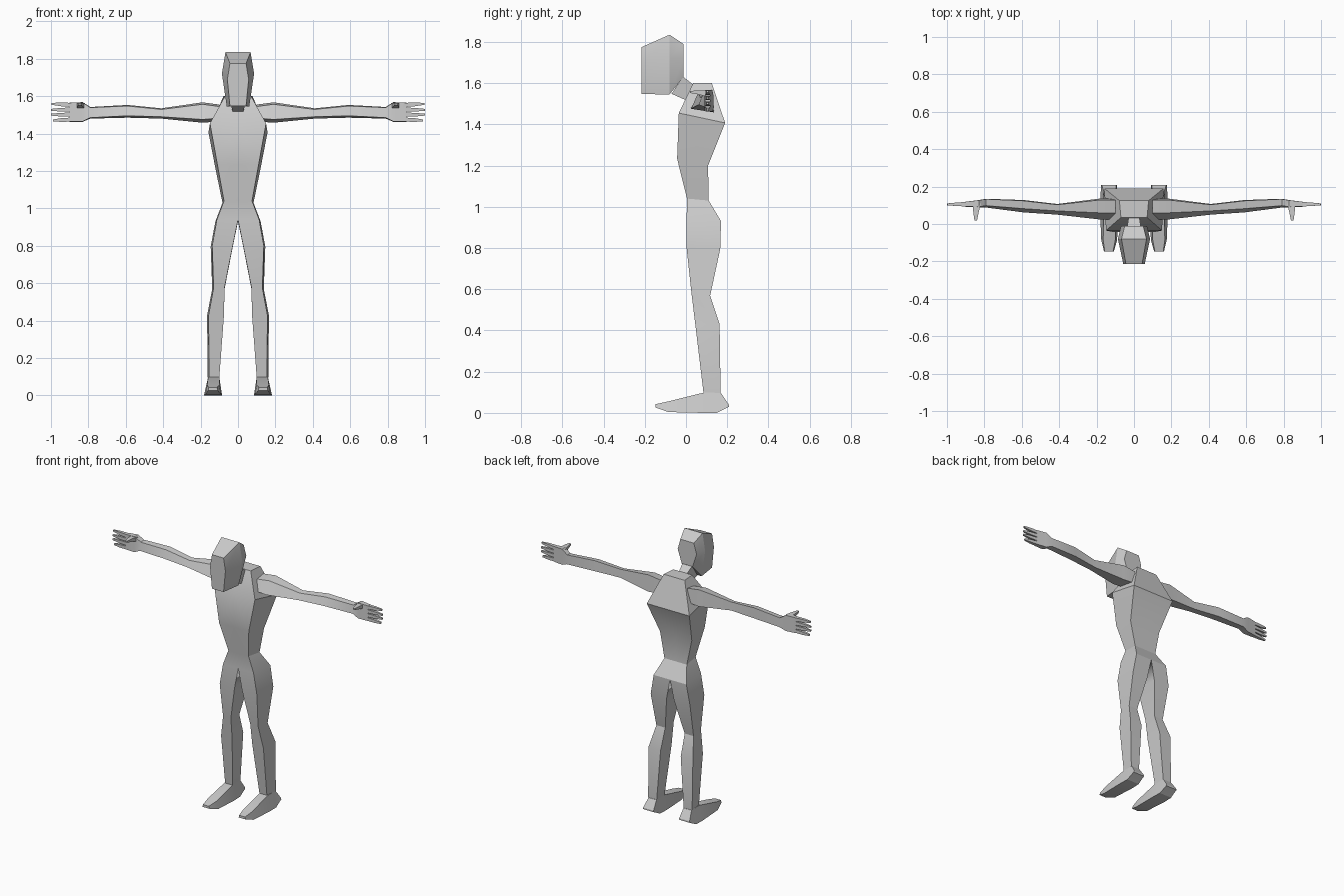
import bpy, bmesh

if "Cube" in bpy.data.objects:
    bpy.data.objects.remove(bpy.data.objects["Cube"])


def loft(bm, rings, start=True, end=True):
    """Skin a row of rings with quads, optionally closing the ends."""
    rows = [[bm.verts.new(p) for p in r] for r in rings]
    n = len(rows[0])
    for a, b in zip(rows, rows[1:]):
        for i in range(n):
            bm.faces.new((a[i], a[(i + 1) % n], b[(i + 1) % n], b[i]))
    if start:
        bm.faces.new(rows[0])
    if end:
        bm.faces.new(rows[-1])


def make(name, bm, mirror=False):
    """Turn the bmesh into an object, mirrored across x = 0 when paired."""
    if mirror:  # drop hidden faces lying on the centre plane
        inner = [f for f in bm.faces if all(abs(v.co.x) < 1e-4 for v in f.verts)]
        bmesh.ops.delete(bm, geom=inner, context='FACES')
    bmesh.ops.recalc_face_normals(bm, faces=bm.faces)
    me = bpy.data.meshes.new(name)
    bm.to_mesh(me)
    bm.free()
    ob = bpy.data.objects.new(name, me)
    bpy.context.collection.objects.link(ob)
    if mirror:
        m = ob.modifiers.new("mirror", 'MIRROR')
        m.use_axis[0] = True
        m.merge_threshold = 0.001
        # outward normals: the half body is open at the centre
    bpy.ops.object.select_all(action='DESELECT')
    bpy.context.view_layer.objects.active = ob
    ob.select_set(True)
    bpy.ops.object.shade_smooth_by_angle(angle=0.5)
    return ob


# Torso and leg: one half, from shoulders to ankle
# (inner x, outer x, front y, front z, back y, back z)
body = [
    (0, .075, .035, 1.60, .125, 1.60),
    (0, .155, -.035, 1.455, .19, 1.407),
    (0, .115, -.043, 1.233, .107, 1.20),
    (0, .08, .005, 1.04, .11, 1.03),
    (0, .118, .003, .94, .17, .93),
    (.028, .143, .003, .80, .166, .795),
    (.072, .135, .027, .577, .117, .568),
    (.075, .162, .045, .43, .163, .43),
    (.10, .16, .085, .096, .168, .096),
]
bm = bmesh.new()
loft(bm, [[(xi, yf, zf), (xo - .005, yf, zf), (xo + .003, yb, zb), (xi, yb, zb)]
          for xi, xo, yf, zf, yb, zb in body], end=False)
make("body", bm, True)

# Feet: toe to heel (y, bottom x pair, top x pair, bottom z, top z)
foot = [
    (-.148, .108, .16, .112, .156, .026, .042),
    (-.085, .09, .175, .10, .165, .004, .056),
    (.085, .085, .182, .10, .16, 0, .098),
    (.150, .088, .18, .10, .16, 0, .098),
    (.170, .09, .178, .10, .16, .011, .096),
    (.208, .092, .176, .095, .172, .03, .04),
]
bm = bmesh.new()
loft(bm, [[(a, y, z0), (b, y, z0), (d, y, z1), (c, y, z1)]
          for y, a, b, c, d, z0, z1 in foot])
make("feet", bm, True)

# Arms and palms (x, front y, back y, bottom z, top z, front slant)
arm = [
    (.10, .025, .135, 1.465, 1.555, .035),
    (.19, .025, .135, 1.458, 1.567, .035),
    (.41, .05, .107, 1.48, 1.535, .02),
    (.59, .062, .128, 1.485, 1.553, .02),
    (.79, .088, .135, 1.48, 1.542, .01),
    (.83, .088, .128, 1.463, 1.568, .004),
    (.90, .092, .119, 1.463, 1.565, .002),
]
bm = bmesh.new()
loft(bm, [[(x, yf, z0 + s * .5), (x, yb, z0), (x, yb - s * .2, z1), (x, yf + s, z1 - s * .3)]
          for x, yf, yb, z0, z1, s in arm])
# Fingers
for z, tip_z, tip_x in ((1.553, 1.559, .997), (1.528, 1.527, 1.0),
                        (1.501, 1.501, 1.0), (1.475, 1.470, .99)):
    loft(bm, [[(x, y0, c - h), (x, y1, c - h), (x, y1, c + h), (x, y0, c + h)]
              for x, y0, y1, c, h in ((.885, .093, .119, z, .011),
                                      (.945, .096, .115, (z + tip_z) / 2, .010),
                                      (tip_x, .100, .110, tip_z, .005))])
# Thumb, pointing forward
loft(bm, [[(x - h, y, z - h * .7), (x + h, y, z - h * .7), (x + h, y, z + h * .7), (x - h, y, z + h * .7)]
          for x, y, z, h in ((.84, .11, 1.548, .022), (.845, .06, 1.555, .014), (.846, .02, 1.557, .007))])
make("arms", bm, True)

# Head: front panel to back (y, half widths and heights at bottom, middle, top)
head = [
    (-.215, .043, 1.547, .057, 1.69, .043, 1.775),
    (-.08, .06, 1.545, .086, 1.72, .067, 1.835),
    (-.012, .04, 1.63, .07, 1.72, .05, 1.79),
]
bm = bmesh.new()
loft(bm, [[(-b, y, zb), (b, y, zb), (m, y, zm), (t, y, zt), (-t, y, zt), (-m, y, zm)]
          for y, b, zb, m, zm, t, zt in head])
make("head", bm)

# Neck
bm = bmesh.new()
loft(bm, [[(-h, yf, zf), (h, yf, zf), (h, yb, zb), (-h, yb, zb)]
          for h, yf, zf, yb, zb in ((.036, -.07, 1.548, -.015, 1.632),
                                    (.028, .005, 1.515, .045, 1.585))])
make("neck", bm)
